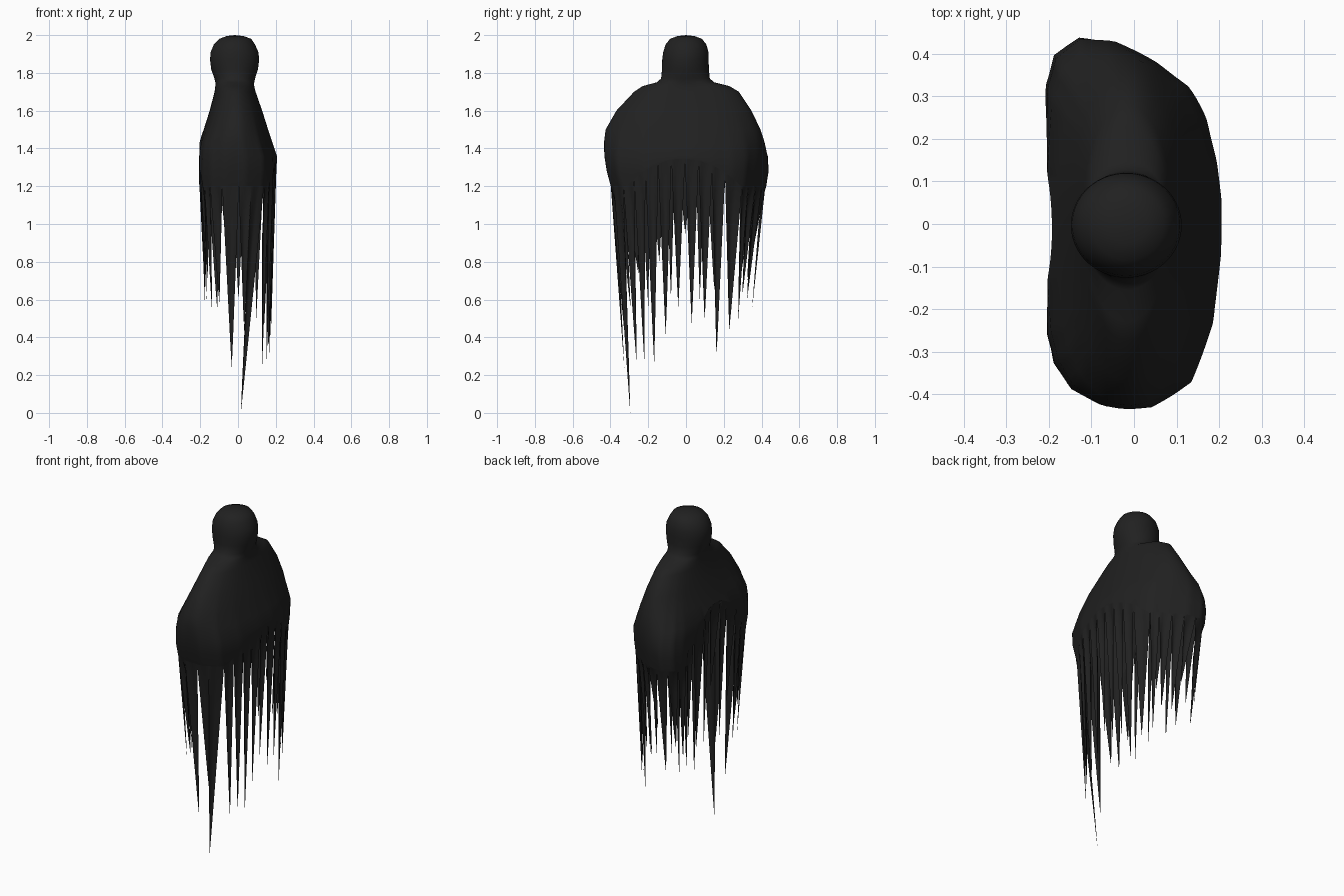
import bpy, bmesh, math
from mathutils import Vector

if "Cube" in bpy.data.objects:
    bpy.data.objects.remove(bpy.data.objects["Cube"])

mat = bpy.data.materials.new("black_cloth")
mat.diffuse_color = (0.015, 0.015, 0.015, 1)
mat.use_nodes = True
mat.node_tree.nodes["Principled BSDF"].inputs["Base Color"].default_value = mat.diffuse_color

# Widest outline of the shroud seen from above, counter-clockwise from +x
OUT = [(.211, 0), (.207, .1), (.187, .2), (.156, .3), (.1, .345), (0, .413), (-.09, .45),
       (-.165, .437), (-.208, .365), (-.21, .25), (-.21, -.2), (-.203, -.3), (-.175, -.375),
       (-.12, -.42), (-.02, -.443), (.1, -.418), (.17, -.325), (.203, -.15)]
# Height, left x, right x, front y, back y, blend from round to outline
LEVELS = [(1.995, -.06, .03, -.045, .045, 0), (1.98, -.1, .07, -.085, .085, 0),
          (1.95, -.128, .09, -.108, .108, 0), (1.91, -.145, .108, -.121, .119, 0),
          (1.87, -.148, .112, -.126, .12, 0), (1.82, -.142, .106, -.127, .121, 0),
          (1.77, -.125, .09, -.132, .126, 0), (1.75, -.12, .086, -.155, .15, 0),
          (1.73, -.12, .086, -.23, .23, 0), (1.70, -.124, .093, -.275, .28, .0),
          (1.6, -.15, .128, -.37, .35, .12), (1.5, -.182, .16, -.43, .405, .35),
          (1.43, -.208, .184, -.442, .43, .6), (1.36, -.21, .207, -.443, .443, .85),
          (1.28, -.208, .207, -.432, .438, 1), (1.2, -.206, .2, -.41, .425, 1)]
# Tip height and width of every tatter around the hem, from +x counter-clockwise
BLADES = [(.47, 4), (.49, 4), (.3, 4), (.44, 6), (.48, 3), (.62, 4), (.6, 4), (.8, 4),
          (.55, 4), (.7, 4), (.62, 4), (.75, 4), (.65, 6), (.6, 3), (.95, 6), (.6, 3),
          (.8, 5), (.56, 3), (.73, 6), (.55, 3), (.58, 4), (.24, 5), (.43, 4), (0, 5),
          (.25, 4), (.28, 4), (.26, 4), (.41, 4), (.56, 4)]
N = sum(w for _, w in BLADES)


def resample(pts, n):
    """Round the outline, space it evenly and normalise to -1..1."""
    p = [Vector(q) for q in pts]
    p = [(p[i - 1] + p[i] * 6 + p[(i + 1) % len(p)]) / 8 if s == 0 else
         (p[i] + p[(i + 1) % len(p)]) * .5625 - (p[i - 1] + p[(i + 2) % len(p)]) * .0625
         for i in range(len(p)) for s in (0, 1)]
    loop = p + [p[0]]
    lens = [(b - a).length for a, b in zip(loop, loop[1:])]
    mx, my = max(abs(q.x) for q in p), max(abs(q.y) for q in p)
    out, seg, done = [], 0, 0.0
    for i in range(n):
        d = sum(lens) * i / n
        while d > done + lens[seg]:
            done += lens[seg]
            seg += 1
        q = loop[seg].lerp(loop[seg + 1], (d - done) / lens[seg])
        out.append((q.x / mx, q.y / my))
    return out


UNIT = resample(OUT, N)


def hem(i):
    """Hem height: low at both ends, arched up along the sides."""
    u, v = UNIT[i % N]
    if u > 0:
        return 1.2 + .145 * max(0, 1 - ((v + .04) / .72) ** 2)
    return 1.2 + .27 * max(0, 1 - (v / .75) ** 2)


def point(i, z):
    """Point on the shroud at outline index i and height z."""
    z = max(z, hem(i))
    for a, b in zip(LEVELS, LEVELS[1:]):
        if z >= b[0]:
            t = min(1, max(0, (a[0] - z) / (a[0] - b[0])))
            break
    _, xl, xr, yn, yp, w = [p + (q - p) * t for p, q in zip(a, b)]
    u, v = UNIT[i % N]
    ang = math.atan2(v, u)
    u, v = (math.cos(ang) * (1 - w) + u * w, math.sin(ang) * (1 - w) + v * w)
    return Vector(((xl + xr) / 2 + u * (xr - xl) / 2, (yn + yp) / 2 + v * (yp - yn) / 2, z))


def finish(bm, name):
    bmesh.ops.remove_doubles(bm, verts=bm.verts, dist=.0003)
    bmesh.ops.recalc_face_normals(bm, faces=bm.faces)
    me = bpy.data.meshes.new(name)
    bm.to_mesh(me)
    bm.free()
    me.materials.append(mat)
    ob = bpy.data.objects.new(name, me)
    bpy.context.collection.objects.link(ob)
    for p in me.polygons:
        p.use_smooth = True
    return ob


# Rounded head flowing into the draped shoulders
bm = bmesh.new()
rings = [[bm.verts.new(point(i, L[0])) for i in range(N)] for L in LEVELS]
top = bm.verts.new((-.018, 0, 2))
for i in range(N):
    j = (i + 1) % N
    bm.faces.new((top, rings[0][i], rings[0][j]))
    for a, b in zip(rings, rings[1:]):
        bm.faces.new((a[i], b[i], b[j], a[j]))
finish(bm, "hooded_shroud")

# Torn strips: folded blades tapering from the hem to points
bm = bmesh.new()
start = 0
for tip_z, wid in BLADES:
    base = [point(i, 0) for i in range(start, start + wid + 1)]
    mid = (base[wid // 2] + base[(wid + 1) // 2]) / 2
    u, v = UNIT[(start + wid // 2) % N]
    start += wid
    tip = Vector((mid.x - .03 * u, mid.y - .075 * v * abs(v), tip_z))
    if tip_z == 0:
        tip.x, tip.y = .015, -.295
    inward = -Vector((mid.x, mid.y * .4, 0)).normalized()
    rows = [[bm.verts.new(p) for p in base]]
    for t, width in ((.12, .9), (.3, .72), (.6, .42), (.85, .17)):
        c = mid.lerp(tip, t)
        row = []
        for s, p in enumerate(base):
            q = c + (p - mid) * width
            q.z = p.z + (tip_z - p.z) * t
            fold = 1 - abs(2 * s / wid - 1)
            row.append(bm.verts.new(q + inward * fold * .03 * width * min(1, t * 5)))
        rows.append(row)
    end = bm.verts.new(tip)
    for s in range(wid):
        for a, b in zip(rows, rows[1:]):
            bm.faces.new((a[s], b[s], b[s + 1], a[s + 1]))
        bm.faces.new((rows[-1][s], end, rows[-1][s + 1]))
finish(bm, "hem_tatters")
